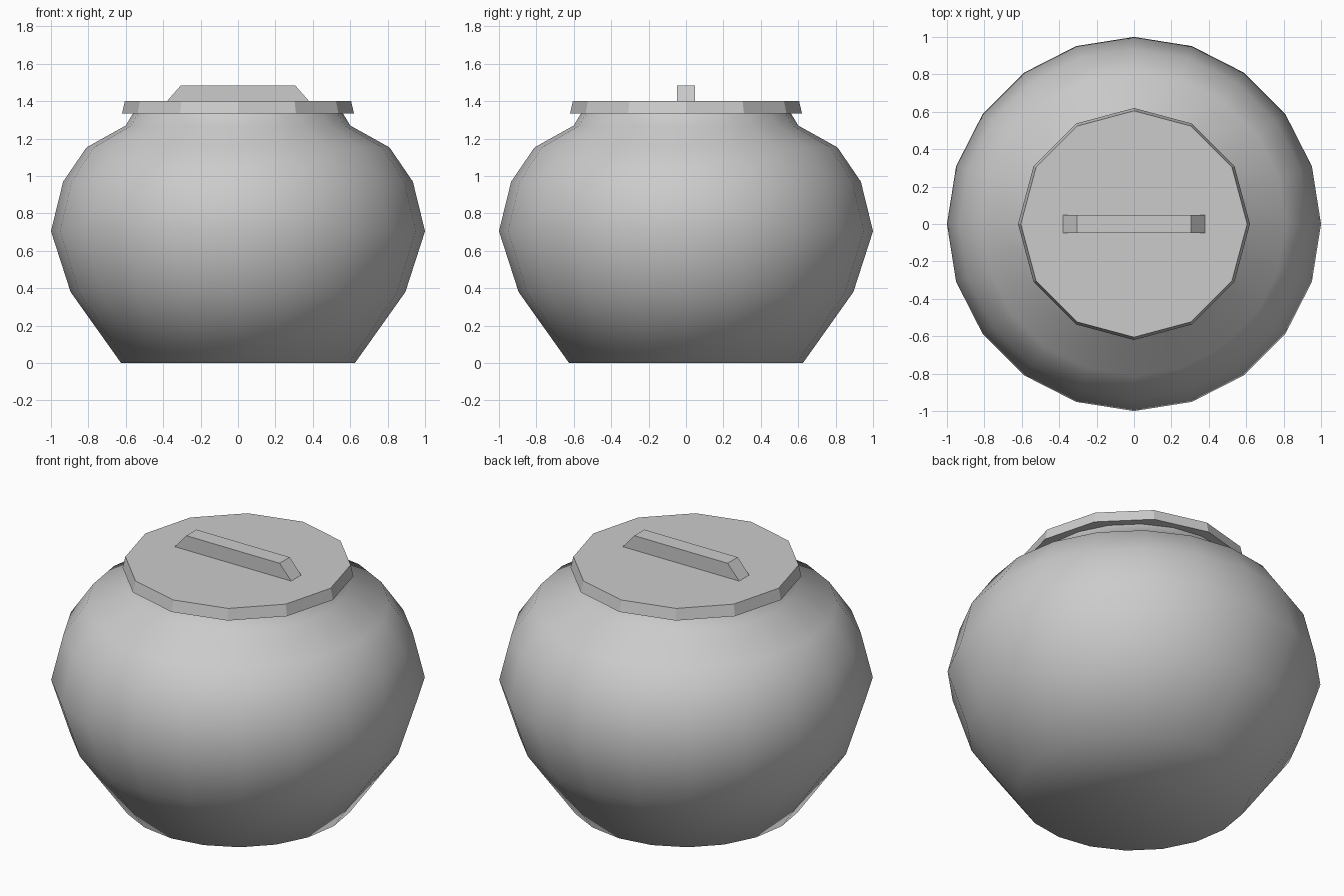
import bpy, bmesh, math

if "Cube" in bpy.data.objects:
    bpy.data.objects.remove(bpy.data.objects["Cube"])


def turned(name, profile, sides, cap_top=True):
    """Solid of revolution from (radius, height) points, bottom to top."""
    bm = bmesh.new()
    rings = []
    for r, z in profile:
        rings.append([bm.verts.new((r * math.cos(2 * math.pi * i / sides),
                                    r * math.sin(2 * math.pi * i / sides), z))
                      for i in range(sides)])
    for low, high in zip(rings, rings[1:]):
        for i in range(sides):
            j = (i + 1) % sides
            bm.faces.new((low[i], low[j], high[j], high[i]))
    bm.faces.new(rings[0][::-1])
    if cap_top:
        bm.faces.new(rings[-1])
    return finish(name, bm)


def finish(name, bm):
    mesh = bpy.data.meshes.new(name)
    bm.to_mesh(mesh)
    bm.free()
    obj = bpy.data.objects.new(name, mesh)
    bpy.context.collection.objects.link(obj)
    return obj


# Round smooth pot body, with its neck open under the lid
body = turned("pot_body", [(0.625, 0), (0.895, 0.38), (1.0, 0.705), (0.935, 0.97),
                           (0.81, 1.153), (0.6, 1.27), (0.56, 1.337)], 20, cap_top=False)
bpy.context.view_layer.objects.active = body
body.select_set(True)
bpy.ops.object.shade_smooth_by_angle(angle=math.radians(60))

# Flat twelve-sided lid
turned("lid", [(0.62, 1.335), (0.605, 1.4)], 12)

# Handle bar with sloped ends
bm = bmesh.new()
bmesh.ops.create_cube(bm, size=1)
for v in bm.verts:
    top = v.co.z > 0
    v.co.x = math.copysign(0.305 if top else 0.38, v.co.x)
    v.co.y = math.copysign(0.047, v.co.y)
    v.co.z = 1.485 if top else 1.4
bm.faces.ensure_lookup_table()
bottom = min(bm.faces, key=lambda f: f.calc_center_median().z)
bmesh.ops.delete(bm, geom=[bottom], context='FACES_ONLY')
finish("lid_handle", bm)
